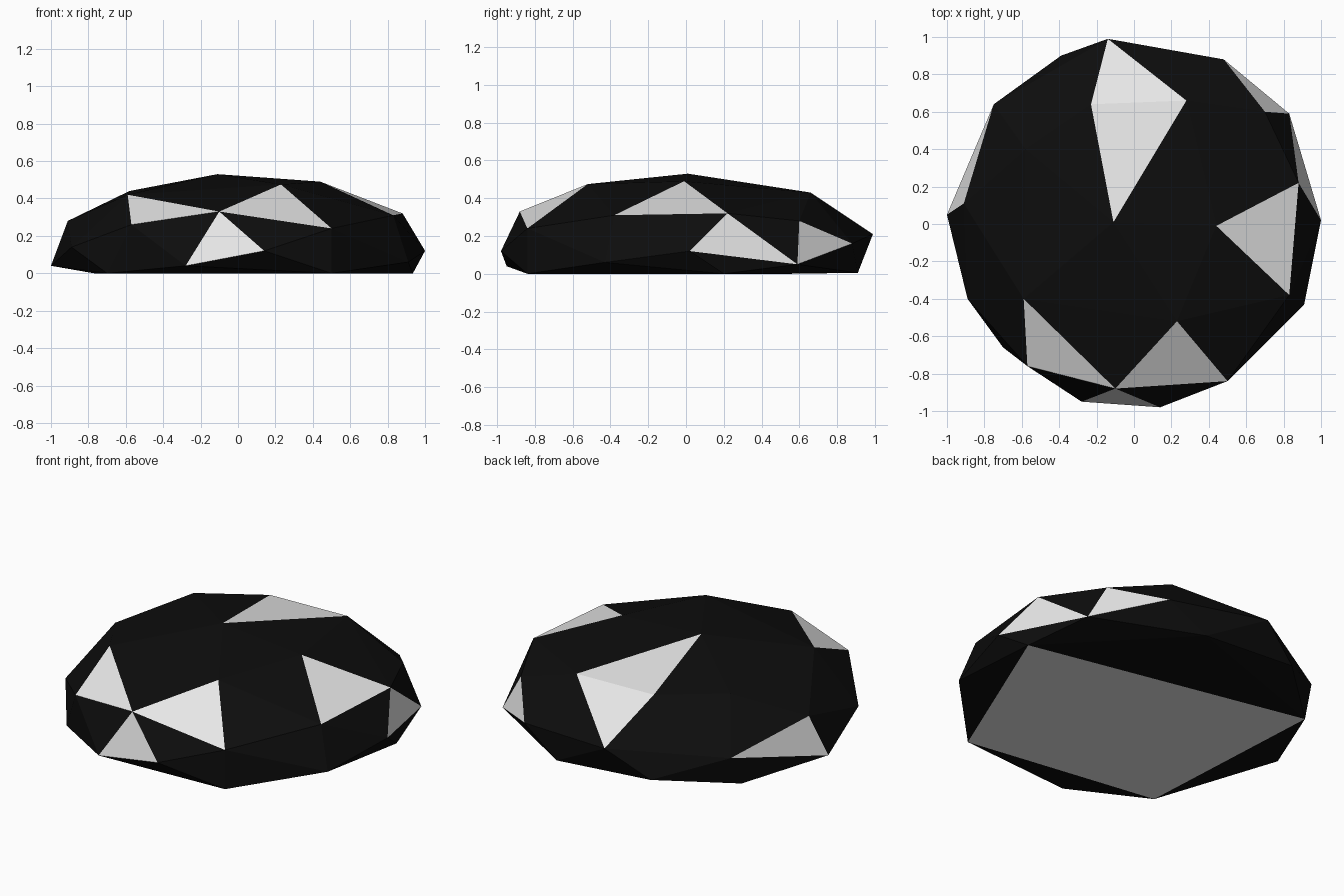
import bpy, bmesh
from mathutils import Vector

cube = bpy.data.objects.get("Cube")
if cube:
    bpy.data.objects.remove(cube, do_unlink=True)


def material(name, value):
    m = bpy.data.materials.new(name)
    m.use_nodes = True
    colour = (value, value, value, 1)
    m.diffuse_color = colour
    m.node_tree.nodes["Principled BSDF"].inputs["Base Color"].default_value = colour
    return m


black = material("black", 0.004)
white = material("pale grey", 0.8)

# Named corners of the faceted dome
corners = dict(
    apex=(-.11, .01, .53), crown_left=(.44, -.01, .49), crown_front=(.23, -.52, .475),
    crown_right=(-.59, -.4, .42), crown_back=(-.58, .4, .44),
    back_a=(-.23, .64, .43), back_b=(.28, .66, .43), back_tip=(-.14, .99, .21),
    left_front=(.83, -.38, .31), left_mid=(.88, .22, .32), left_back=(.7, .6, .28),
    left_tip=(1, .02, .12), left_low=(.83, .59, .05), left_rear=(.48, .88, .16),
    front_mid=(-.1, -.88, .33), front_left=(.5, -.84, .24), front_right=(-.57, -.76, .26),
    front_low=(-.28, -.95, .04), front_tip=(.14, -.98, .12),
    right_front=(-.89, -.4, .14), right_mid=(-.91, .11, .28), right_low=(-1, .05, .04),
    right_back=(-.75, .64, .18), rear_low=(-.39, .9, .05), side_low=(.91, -.43, .06),
    base_a=(.935, .2, 0), base_b=(.5, -.84, 0), base_c=(-.7, -.66, 0),
    base_d=(-.77, .56, 0), base_e=(.24, .91, .005))

# Facets painted pale
patches = [p.split() for p in (
    "apex back_a back_b back_tip", "crown_left left_front left_mid",
    "crown_front front_mid front_left", "crown_right front_mid front_right",
    "front_mid front_low front_tip", "left_mid left_tip left_low",
    "left_low left_rear left_back", "right_back right_low right_mid",
    "base_a base_b base_c base_d")]

# Faceted body as the hull of the corners
bm = bmesh.new()
names = {bm.verts.new(co): name for name, co in corners.items()}
hull = bmesh.ops.convex_hull(bm, input=list(bm.verts))
bm.normal_update()
for face in bm.faces:
    own = {names[v] for v in face.verts}
    face.material_index = int(any(own <= set(p) for p in patches))
mesh = bpy.data.meshes.new("faceted_body")
bm.to_mesh(mesh)
bm.free()
mesh.materials.append(black)
mesh.materials.append(white)
body = bpy.data.objects.new("faceted_body", mesh)
bpy.context.collection.objects.link(body)
